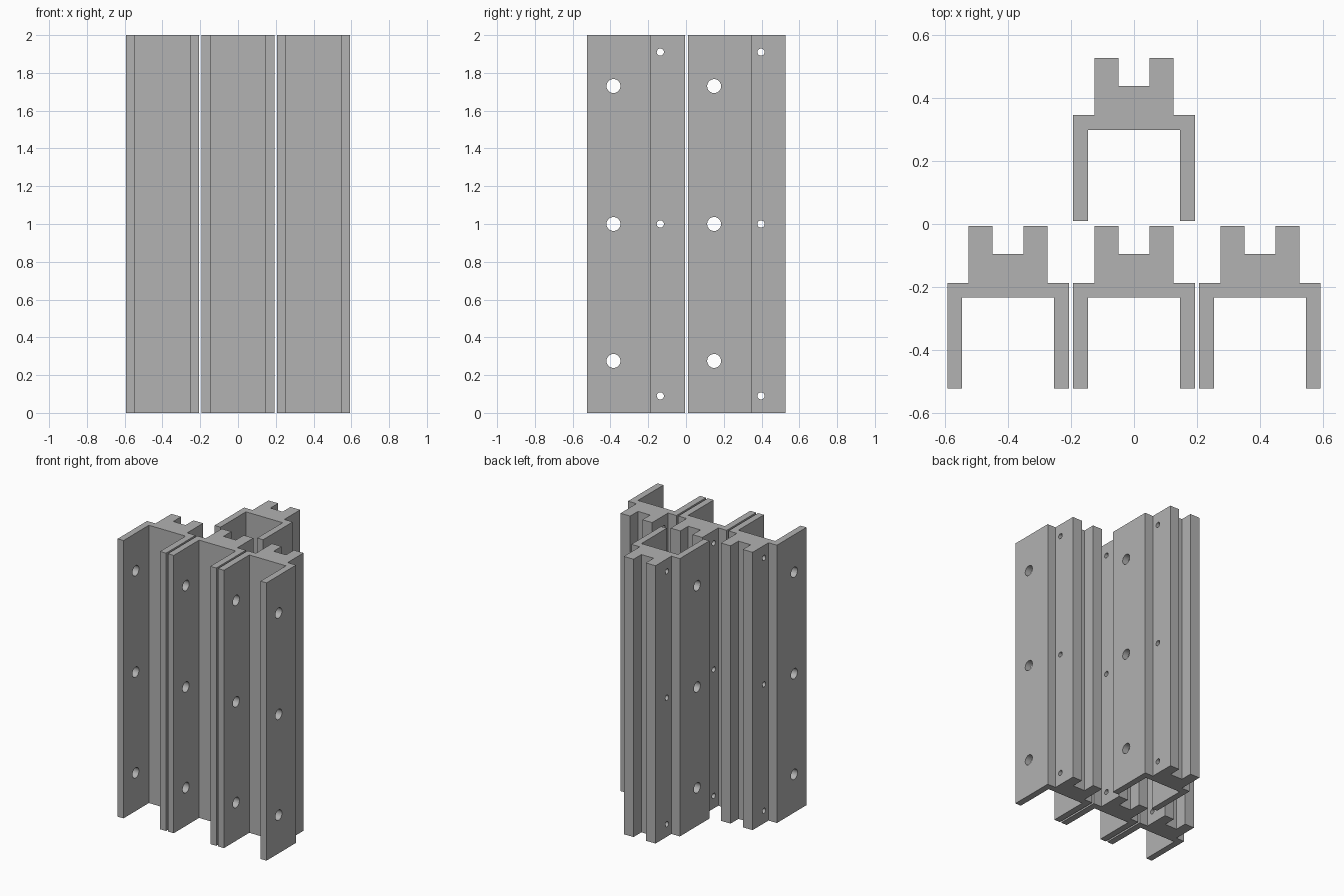
import bpy, bmesh, math
from mathutils import Matrix

if "Cube" in bpy.data.objects:
    bpy.data.objects.remove(bpy.data.objects["Cube"])

grey = bpy.data.materials.new("plain_grey")
grey.diffuse_color = (0.445, 0.445, 0.445, 1)
grey.use_nodes = True
grey.node_tree.nodes["Principled BSDF"].inputs["Base Color"].default_value = grey.diffuse_color

HEIGHT = 2.0
# Right half of the rail section, from the foot round to the slot floor
HALF = [(0.146, 0.289), (0.146, 0.0), (0.193, 0.0), (0.193, 0.336),
        (0.126, 0.336), (0.126, 0.517), (0.049, 0.517), (0.049, 0.428)]
SECTION = HALF + [(-x, y) for x, y in reversed(HALF)]

# Cross holes: (y, radius, heights)
HOLES = [(0.139, 0.037, (0.275, 1.0, 1.73)),
         (0.387, 0.019, (0.09, 1.0, 1.91))]


def mesh_object(name, bm):
    bmesh.ops.recalc_face_normals(bm, faces=bm.faces)
    me = bpy.data.meshes.new(name)
    bm.to_mesh(me)
    bm.free()
    me.materials.append(grey)
    ob = bpy.data.objects.new(name, me)
    bpy.context.collection.objects.link(ob)
    return ob


# Extruded rail
bm = bmesh.new()
face = bm.faces.new([bm.verts.new((x, y, 0)) for x, y in SECTION])
ext = bmesh.ops.extrude_face_region(bm, geom=[face])
top = [v for v in ext["geom"] if isinstance(v, bmesh.types.BMVert)]
bmesh.ops.translate(bm, verts=top, vec=(0, 0, HEIGHT))
rail = mesh_object("rail_back", bm)

# Drills running across the rail
bm = bmesh.new()
for y, r, heights in HOLES:
    for z in heights:
        m = Matrix.Translation((0, y, z)) @ Matrix.Rotation(math.pi / 2, 4, 'Y')
        bmesh.ops.create_cone(bm, cap_ends=True, segments=32, radius1=r,
                              radius2=r, depth=0.6, matrix=m)
drills = mesh_object("hole_cutter", bm)
drills.hide_render = True

# Cut the holes and bake the result
cut = rail.modifiers.new("holes", 'BOOLEAN')
cut.operation = 'DIFFERENCE'
cut.solver = 'EXACT'
cut.object = drills
bpy.context.view_layer.objects.active = rail
rail.select_set(True)
bpy.ops.object.modifier_apply(modifier=cut.name)
bpy.data.objects.remove(drills)

# Smooth bores, crisp rail edges
bpy.ops.object.shade_smooth_by_angle(angle=math.radians(30))

# One rail behind, three in a row in front
rail.location = (0, 0.01, 0)
for name, x in (("left", -0.4), ("middle", 0.0), ("right", 0.4)):
    copy = bpy.data.objects.new("rail_front_" + name, rail.data)
    copy.location = (x, -0.523, 0)
    bpy.context.collection.objects.link(copy)
